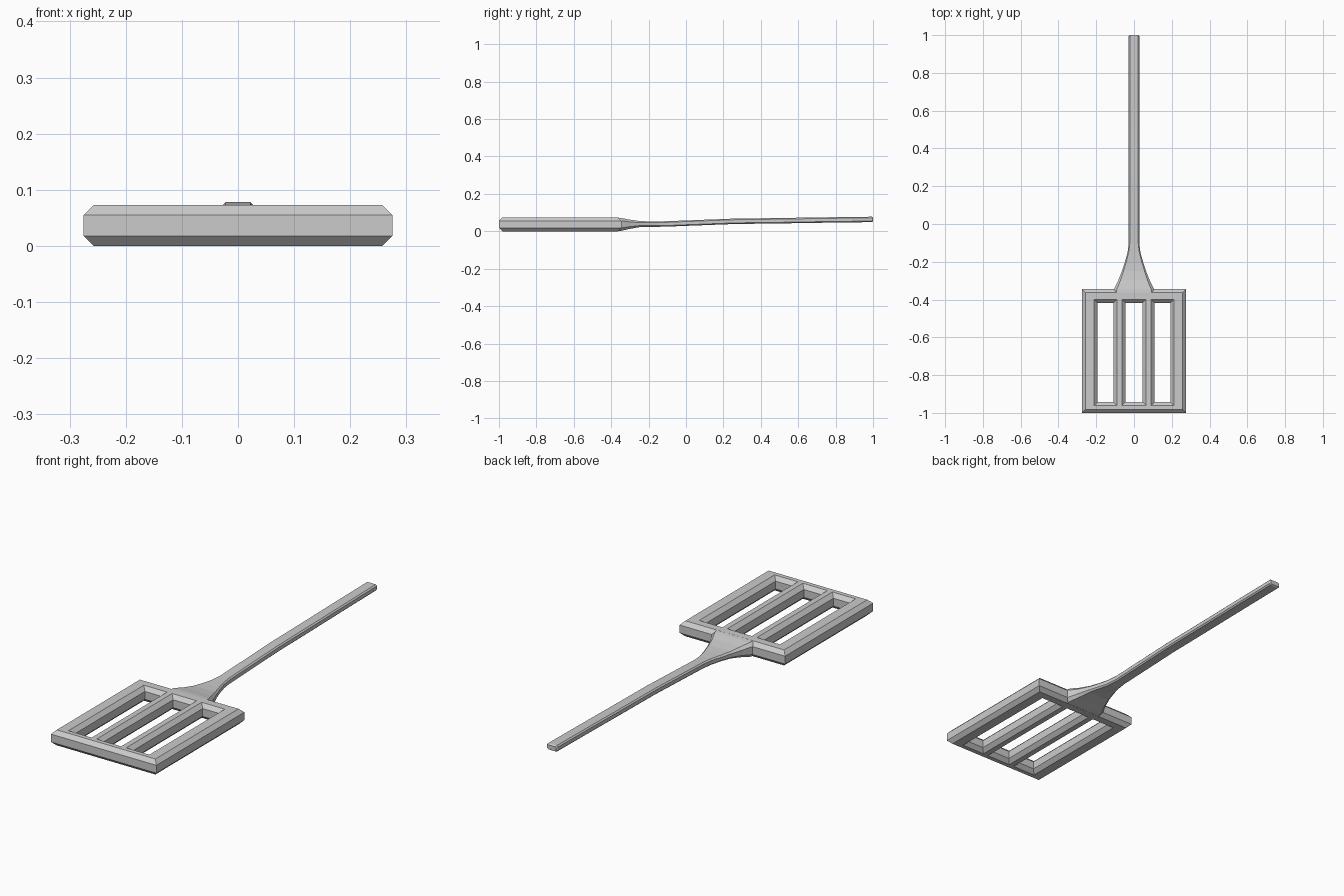
import bpy, bmesh

if "Cube" in bpy.data.objects:
    bpy.data.objects.remove(bpy.data.objects["Cube"])

H = 0.073      # blade thickness
C = 0.018      # blade chamfer


def finish(bm, name):
    bmesh.ops.recalc_face_normals(bm, faces=bm.faces[:])
    me = bpy.data.meshes.new(name)
    bm.to_mesh(me)
    bm.free()
    ob = bpy.data.objects.new(name, me)
    bpy.context.collection.objects.link(ob)
    return ob


# Slotted blade: grid of cells with three left open, thickened and chamfered
xs = [-0.275, -0.193, -0.108, -0.046, 0.046, 0.108, 0.193, 0.275]
ys = [-1.0, -0.943, -0.417, -0.345]
bm = bmesh.new()
grid = [[bm.verts.new((x, y, 0)) for y in ys] for x in xs]
for i in range(len(xs) - 1):
    for j in range(len(ys) - 1):
        if j == 1 and i % 2 == 1:
            continue
        bm.faces.new((grid[i][j], grid[i + 1][j], grid[i + 1][j + 1], grid[i][j + 1]))
bottom = bm.faces[:]
top = bmesh.ops.extrude_face_region(bm, geom=bottom, use_keep_orig=True)["geom"]
bmesh.ops.translate(bm, vec=(0, 0, H), verts=[g for g in top if isinstance(g, bmesh.types.BMVert)])
bmesh.ops.recalc_face_normals(bm, faces=bm.faces[:])
rims = [e for e in bm.edges
        if abs(e.verts[0].co.z - e.verts[1].co.z) < 1e-5
        and len(e.link_faces) == 2 and e.calc_face_angle() > 0.5]
bmesh.ops.bevel(bm, geom=rims, offset=C, offset_type='OFFSET', segments=1,
                affect='EDGES', clamp_overlap=True)
finish(bm, "slotted_blade")

# Neck and handle: chamfered section lofted along y
# (y, half width, bottom z, top z, chamfer)
stations = [
    (-0.365, 0.110, 0.000, 0.073, 0.016),
    (-0.345, 0.106, 0.003, 0.071, 0.015),
    (-0.300, 0.084, 0.013, 0.062, 0.012),
    (-0.250, 0.064, 0.022, 0.055, 0.008),
    (-0.200, 0.048, 0.024, 0.053, 0.007),
    (-0.150, 0.034, 0.024, 0.053, 0.006),
    (-0.100, 0.028, 0.025, 0.054, 0.006),
    (0.000, 0.028, 0.029, 0.058, 0.006),
    (0.260, 0.028, 0.039, 0.068, 0.006),
    (0.500, 0.028, 0.042, 0.071, 0.006),
    (0.750, 0.028, 0.046, 0.075, 0.006),
    (0.994, 0.028, 0.049, 0.078, 0.006),
    (1.000, 0.024, 0.053, 0.074, 0.005),
]
bm = bmesh.new()
rings = []
for y, w, lo, hi, c in stations:
    section = [(-w + c, lo), (w - c, lo), (w, lo + c), (w, hi - c),
               (w - c, hi), (-w + c, hi), (-w, hi - c), (-w, lo + c)]
    rings.append([bm.verts.new((x, y, z)) for x, z in section])
for a, b in zip(rings, rings[1:]):
    for k in range(8):
        n = (k + 1) % 8
        bm.faces.new((a[k], a[n], b[n], b[k]))
bm.faces.new(rings[0])
bm.faces.new(rings[-1])
finish(bm, "neck_and_handle")
